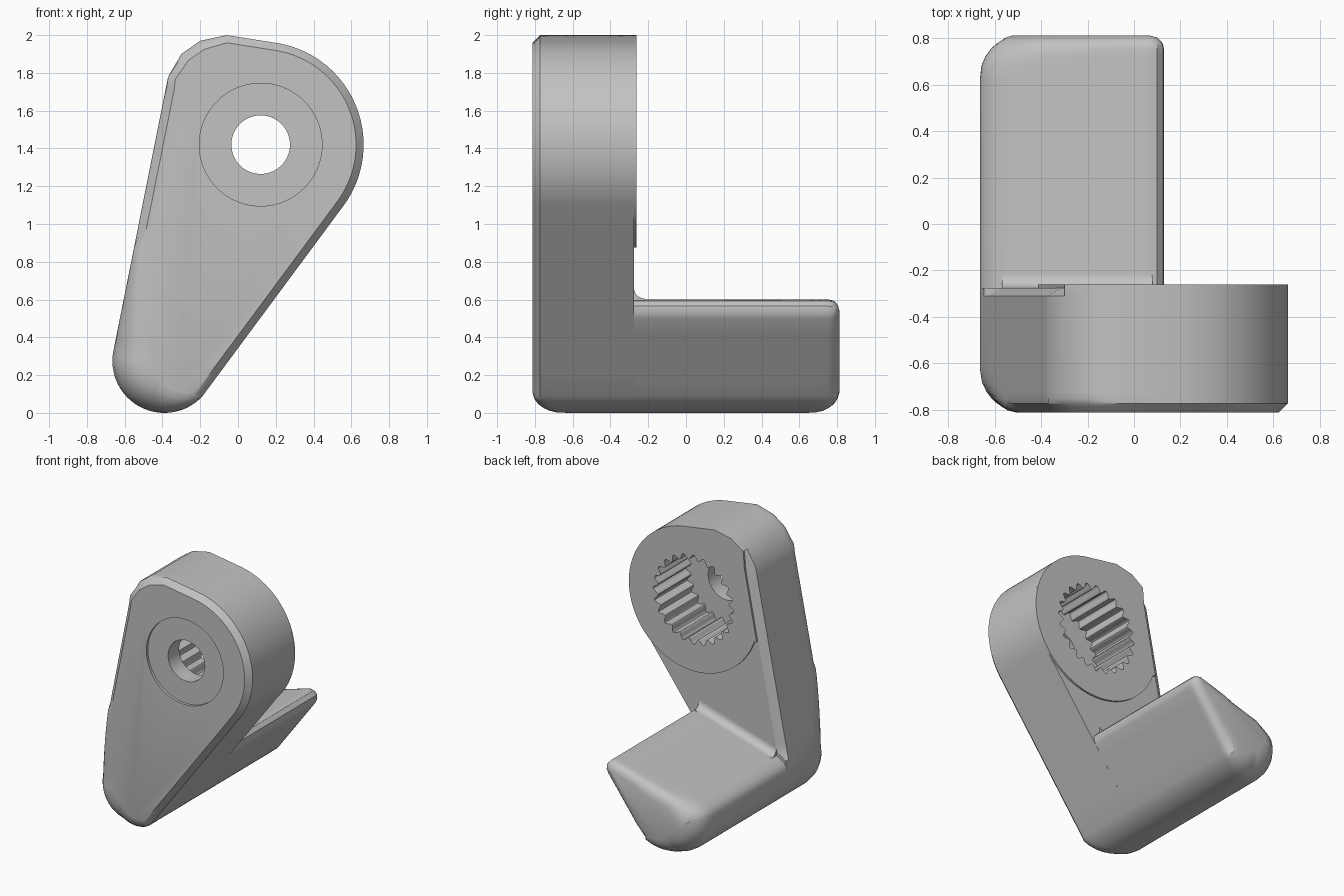
import bpy, bmesh
from math import sin, cos, radians, pi, sqrt
from mathutils import Vector

if "Cube" in bpy.data.objects:
    bpy.data.objects.remove(bpy.data.objects["Cube"])

grey = bpy.data.materials.new("plain_grey")
grey.use_nodes = True
COLOUR = (0.54, 0.54, 0.54, 1)
grey.diffuse_color = COLOUR
grey.node_tree.nodes["Principled BSDF"].inputs["Base Color"].default_value = COLOUR

HUB = (0.12, 1.42)      # centre of the round head
TOE = (-0.39, 0.275)    # centre of the rounded tip
HEAD_R, TOE_R = 0.545, 0.275
FRONT, BACK, END = -0.813, -0.275, 0.813
SLOPE = 0.3             # rise of the foot's top towards +x


def arc(centre, radius, start, stop, steps):
    """Points on a circle in the xz plane, angles in degrees."""
    angles = [radians(start + (stop - start) * i / steps) for i in range(steps + 1)]
    return [(centre[0] + radius * cos(a), centre[1] + radius * sin(a)) for a in angles]


def line(p, q, steps):
    """Interior points of a straight run."""
    return [tuple(Vector(p).lerp(Vector(q), i / steps)) for i in range(1, steps)]


def loft(name, outline, stations):
    """Skin an xz outline along y; each station gives y and an inset per point."""
    pts = [Vector(p) for p in outline]
    n = len(pts)
    normals = []
    for i, p in enumerate(pts):
        a, b = (p - pts[i - 1]).normalized(), (pts[(i + 1) % n] - p).normalized()
        m = Vector((a.y + b.y, -a.x - b.x)).normalized()
        normals.append(m / max(0.6, m.dot(Vector((a.y, -a.x)))))
    bm = bmesh.new()
    rings = []
    for y, insets in stations:
        ring = []
        for p, m, inset in zip(pts, normals, insets):
            q = p - m * inset
            ring.append(bm.verts.new((q.x, y, q.y)))
        rings.append(ring)
    for lower, upper in zip(rings, rings[1:]):
        for i in range(n):
            j = (i + 1) % n
            bm.faces.new((lower[i], lower[j], upper[j], upper[i]))
    bm.faces.new(rings[0])
    bm.faces.new(rings[-1])
    bmesh.ops.recalc_face_normals(bm, faces=bm.faces)
    mesh = bpy.data.meshes.new(name)
    bm.to_mesh(mesh)
    bm.free()
    mesh.materials.append(grey)
    obj = bpy.data.objects.new(name, mesh)
    bpy.context.collection.objects.link(obj)
    return obj


def prism(name, outline, y0, y1):
    flat = [0] * len(outline)
    return loft(name, outline, [(y0, flat), (y1, flat)])


def edge_inset(r, d):
    """Inset at depth d: chamfer for small sizes, fillet for large ones."""
    if d >= r:
        return 0
    return r - d if r < 0.05 else r - sqrt(r * r - (r - d) ** 2)


def clamp(v):
    return max(0, min(1, v))


def smooth(obj):
    bpy.ops.object.select_all(action="DESELECT")
    obj.select_set(True)
    bpy.context.view_layer.objects.active = obj
    bpy.ops.object.shade_smooth_by_angle(angle=radians(30))


# Arm: teardrop outline with a round head and a rounded tip
tip = arc(TOE, TOE_R, 169, 317, 32)
fade = [clamp((i / 32 - 0.6) / 0.4) for i in range(33)]
head_arc = arc(HUB, HEAD_R, -36, 80, 32)
crown = [(-0.06, 2.0), (-0.2, 1.97), (-0.3, 1.9), (-0.37, 1.78)]
right_side = line(tip[-1], head_arc[0], 8)
left_side = line(crown[-1], tip[0], 24)
outline = tip + right_side + head_arc + crown + left_side
front_r = [0.19 - 0.15 * f for f in fade]
front_r += [0.04] * (len(right_side) + len(head_arc) + 1) + [0.049, 0.049, 0.04]
front_r += [0.045 + 0.145 * clamp((0.95 - z) / 0.62) ** 1.5 for x, z in left_side]
back_r = [0] * (len(outline) - len(left_side) - 1) + [0.06]
back_r += [0.06 if z > 0.42 else 0 for x, z in left_side]

depths = [0, 0.01, 0.025, 0.04, 0.06, 0.09, 0.13, 0.19]
stations = [(FRONT + d, [edge_inset(r, d) for r in front_r]) for d in depths]
stations += [(BACK - 0.035, [0] * len(outline)), (BACK, back_r)]
arm = loft("arm", outline, stations)

# Raised pad behind the head
pad_outline = arc(HUB, HEAD_R, 200, 440, 64) + crown[:3] + [(-0.31, 1.77), (-0.413, 1.24)]
head_pad = prism("head_pad", pad_outline, BACK, BACK + 0.014)

# Foot: the tip carried backwards under a sloping top
top_right = [(0.116, 0.5), (0.129, 0.53), (0.126, 0.565), (0.1, 0.592), (0.06, 0.6)]
top_left = [(-0.55, 0.417), (-0.60, 0.397), (-0.635, 0.372), (-0.654, 0.348)]
foot_outline = tip + line(tip[-1], top_right[0], 5) + top_right
foot_outline += line(top_right[-1], top_left[0], 6) + top_left
foot_r = [0.18 - 0.13 * f for f in fade]
foot_r += [0.06 if x > -0.2 else 0.08 + 0.1 * clamp((-0.45 - x) / 0.2) for x, z in foot_outline[33:]]
foot = loft("foot", foot_outline, [(BACK, [0] * len(foot_outline))] + [
    (END - d, [edge_inset(r, d) for r in foot_r]) for d in reversed(depths)])

# Concave fillet where the foot meets the arm, following the slope
fillet_profile = [(BACK, 0.57), (BACK, 0.655)]
for i in range(1, 8):
    a = pi + i / 8 * pi / 2
    fillet_profile.append((BACK + 0.055 + 0.055 * cos(a), 0.655 + 0.055 * sin(a)))
fillet_profile += [(BACK + 0.055, 0.6), (BACK + 0.055, 0.57)]
corner_fillet = prism("corner_fillet", fillet_profile, -0.57, 0.08)
for v in corner_fillet.data.vertices:
    x, y, z = v.co
    v.co = (y, x, z + SLOPE * (y - 0.06))
corner_fillet.data.flip_normals()

# Head openings: splined socket, through hole and shallow front recess
TEETH, STEPS = 24, 14
spline = []
for i in range(TEETH * STEPS):
    a = 2 * pi * i / (TEETH * STEPS)
    r = 0.32 + 0.02 * cos(TEETH * a)
    spline.append((HUB[0] + r * cos(a), HUB[1] + r * sin(a)))
cutters = [
    prism("socket_cutter", spline, -0.66, 0),
    prism("hole_cutter", arc(HUB, 0.155, 0, 355, 71), -1, -0.5),
    prism("recess_cutter", arc(HUB, 0.325, 0, 355, 71), -1, FRONT + 0.02),
]
for target, tools in ((arm, cutters), (head_pad, cutters[:1])):
    bpy.context.view_layer.objects.active = target
    for tool in tools:
        mod = target.modifiers.new("cut", "BOOLEAN")
        mod.operation = "DIFFERENCE"
        mod.solver = "EXACT"
        mod.object = tool
        bpy.ops.object.modifier_apply(modifier=mod.name)
for tool in cutters:
    bpy.data.objects.remove(tool)

for part in (arm, head_pad, foot, corner_fillet):
    smooth(part)
